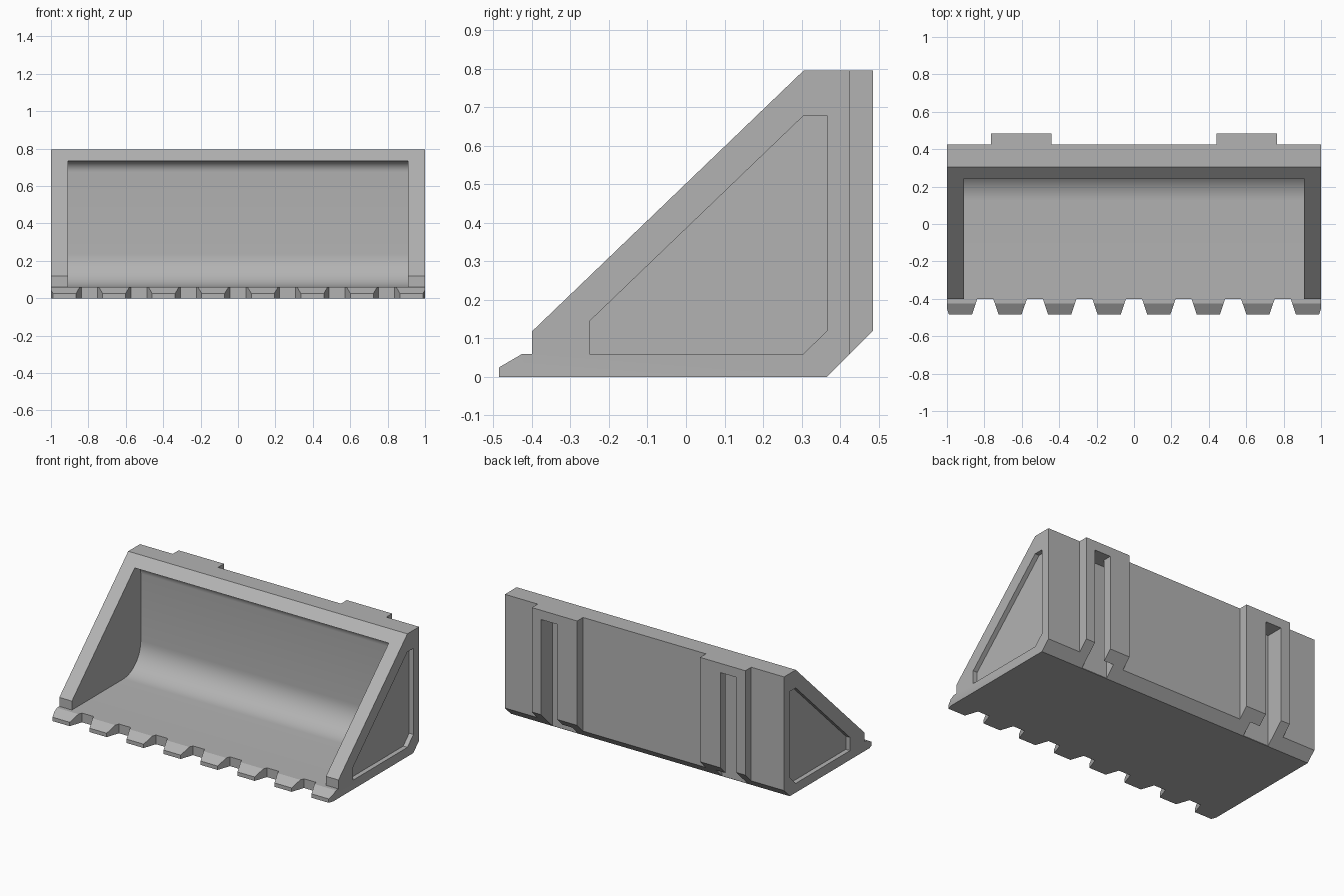
import bpy, bmesh
from math import sin, cos, pi, radians
from mathutils import Vector

if "Cube" in bpy.data.objects:
    bpy.data.objects.remove(bpy.data.objects["Cube"])

steel = bpy.data.materials.new("plain_grey")
steel.use_nodes = True
GREY = (0.45, 0.45, 0.45, 1)
steel.diffuse_color = GREY
steel.node_tree.nodes["Principled BSDF"].inputs["Base Color"].default_value = GREY


def prism(name, outline, axis, low, high):
    """Extrude an outline along x (outline in y, z) or along z (outline in x, y)."""
    bm = bmesh.new()
    place = (lambda a, b: (low, a, b)) if axis == "x" else (lambda a, b: (a, b, low))
    face = bm.faces.new([bm.verts.new(place(a, b)) for a, b in outline])
    moved = bmesh.ops.extrude_face_region(bm, geom=[face])["geom"]
    shift = Vector((high - low, 0, 0)) if axis == "x" else Vector((0, 0, high - low))
    bmesh.ops.translate(bm, vec=shift, verts=[g for g in moved if isinstance(g, bmesh.types.BMVert)])
    bmesh.ops.recalc_face_normals(bm, faces=bm.faces)
    mesh = bpy.data.meshes.new(name)
    bm.to_mesh(mesh)
    bm.free()
    mesh.materials.append(steel)
    obj = bpy.data.objects.new(name, mesh)
    bpy.context.collection.objects.link(obj)
    return obj


def carve(target, cutter):
    """Subtract the cutter, apply the result and remove the cutter."""
    cutter.hide_render = True
    mod = target.modifiers.new("carve", "BOOLEAN")
    mod.operation, mod.solver, mod.object = "DIFFERENCE", "EXACT", cutter
    bpy.context.view_layer.objects.active = target
    bpy.ops.object.modifier_apply(modifier=mod.name)
    bpy.data.objects.remove(cutter)


def arc(cy, cz, r, start, end, steps):
    angles = [start + (end - start) * i / steps for i in range(steps + 1)]
    return [(cy + r * cos(a), cz + r * sin(a)) for a in angles]


def box(x0, x1, y0, y1):
    return [(x0, y0), (x1, y0), (x1, y1), (x0, y1)]


# Full side silhouette, including tooth lip and rear mounts
TOP, FLOOR, FRONT, BACK = 0.795, 0.06, -0.4, 0.425
bucket = prism("bucket", [
    (-0.485, 0), (0.366, 0), (0.485, 0.119), (0.485, TOP), (0.305, TOP),
    (FRONT, 0.118), (FRONT, FLOOR), (-0.425, FLOOR), (-0.485, 0.025)], "x", -1, 1)

# Scoop with a rounded floor and roof
scoop = [(-0.6, FLOOR)] + arc(0.125, 0.24, 0.18, -pi / 2, 0, 14)
scoop += arc(0.245, 0.675, 0.06, 0, pi / 2, 8) + [(-0.6, 0.735)]
carve(bucket, prism("scoop_cutter", scoop, "x", -0.91, 0.91))

# Gaps that leave eight tapered teeth
for i in range(-4, 5):
    c = i * 0.265
    gap = [(c - 0.0425, FRONT), (c + 0.0425, FRONT), (c + 0.11, -0.6), (c - 0.11, -0.6)]
    carve(bucket, prism("tooth_gap_cutter", gap, "z", -0.1, 0.1))

# Rear bays that leave the two mounts standing proud
for x0, x1 in ((-1.1, -0.765), (-0.44, 0.44), (0.765, 1.1)):
    carve(bucket, prism("rear_bay_cutter", box(x0, x1, BACK, 0.6), "z", -0.1, 1))

for s in (-1, 1):
    # Hooked slot in each mount, undercut towards the middle
    slot = [(0.7, 0.6), (0.7, 0.368), (0.515, 0.368), (0.515, 0.43), (0.585, 0.43), (0.585, 0.6)]
    carve(bucket, prism("slot_cutter", [(s * x, y) for x, y in slot], "z", -0.1, 0.735))
    # Shallow recess in each side wall
    recess = [(-0.25, FLOOR), (0.305, FLOOR), (0.366, 0.12), (0.366, 0.678),
              (0.305, 0.678), (-0.25, 0.145)]
    carve(bucket, prism("side_recess_cutter", recess, "x", *sorted((s * 0.97, s * 1.1))))

# Smooth only the rounded scoop
bpy.ops.object.select_all(action="DESELECT")
bucket.select_set(True)
bpy.context.view_layer.objects.active = bucket
bpy.ops.object.shade_smooth_by_angle(angle=radians(25))
